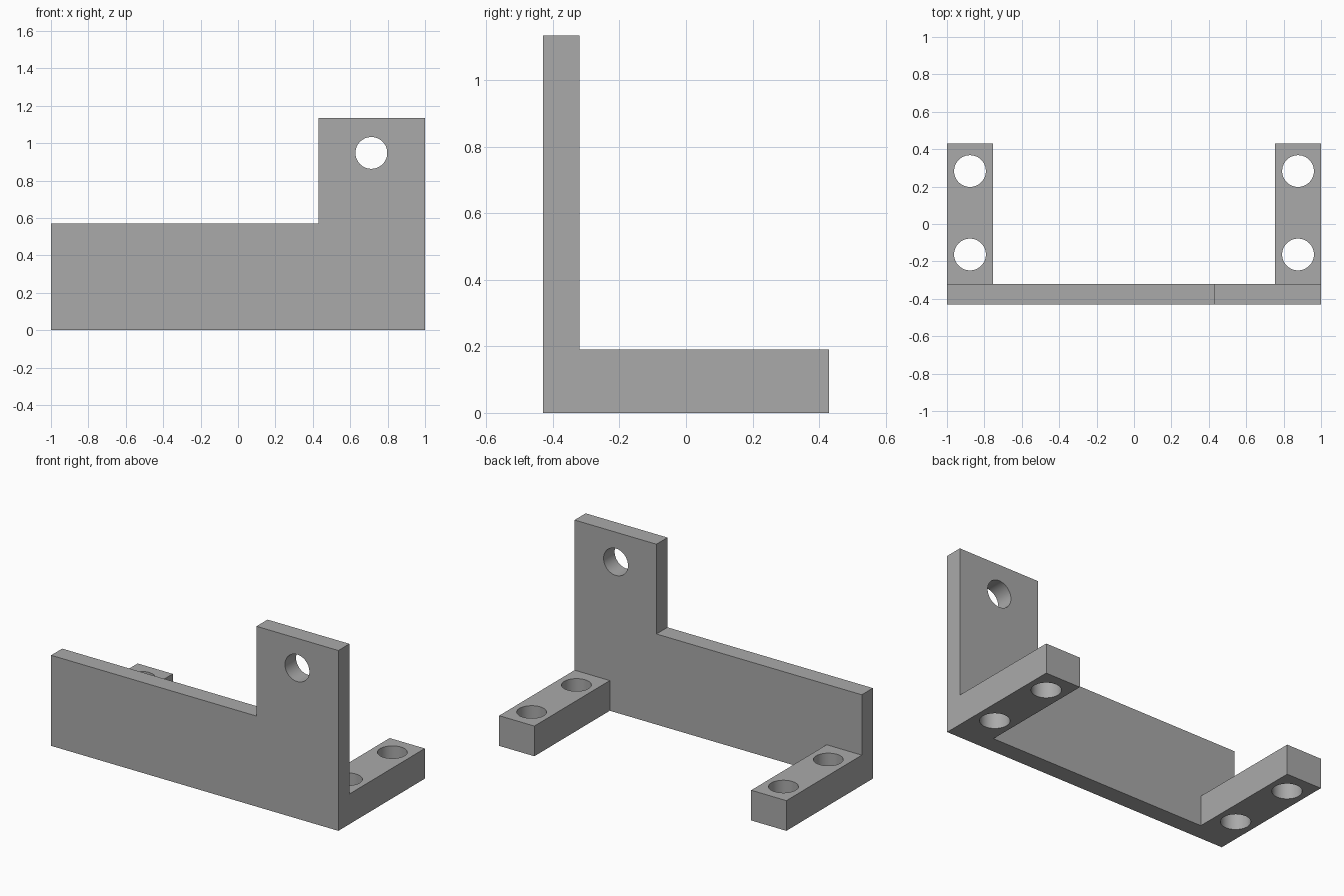
import bpy
import bmesh
from math import radians
from mathutils import Matrix, Vector

cube = bpy.data.objects.get("Cube")
if cube:
    bpy.data.objects.remove(cube, do_unlink=True)

# Overall sizes
BACK, FRONT, INNER = 0.43, -0.43, -0.32
STEP_X, STEP_Z, TOP = 0.43, 0.57, 1.135
FOOT_X, FOOT_Z = 0.755, 0.19
HOLE_R = 0.085

grey = bpy.data.materials.new("plain_grey")
grey.use_nodes = True
colour = (0.4, 0.4, 0.4, 1)
grey.diffuse_color = colour
grey.node_tree.nodes["Principled BSDF"].inputs["Base Color"].default_value = colour


def make_object(name, bm):
    bmesh.ops.recalc_face_normals(bm, faces=bm.faces)
    mesh = bpy.data.meshes.new(name)
    bm.to_mesh(mesh)
    bm.free()
    mesh.materials.append(grey)
    ob = bpy.data.objects.new(name, mesh)
    bpy.context.collection.objects.link(ob)
    return ob


def extrude_profile(name, points, direction):
    bm = bmesh.new()
    face = bm.faces.new([bm.verts.new(p) for p in points])
    out = bmesh.ops.extrude_face_region(bm, geom=[face])
    verts = [v for v in out["geom"] if isinstance(v, bmesh.types.BMVert)]
    bmesh.ops.translate(bm, verts=verts, vec=Vector(direction))
    return make_object(name, bm)


def hole_cutter(name, centre, turn=0):
    bm = bmesh.new()
    place = Matrix.Translation(centre) @ Matrix.Rotation(radians(turn), 4, "X")
    bmesh.ops.create_cone(bm, cap_ends=True, segments=48, radius1=HOLE_R,
                          radius2=HOLE_R, depth=0.4, matrix=place)
    return make_object(name, bm)


def combine(target, other, operation):
    mod = target.modifiers.new(other.name, "BOOLEAN")
    mod.operation = operation
    mod.solver = "EXACT"
    mod.object = other


# Upright plate with a raised tab on its left end
outline = [(-1, 0), (1, 0), (1, TOP), (STEP_X, TOP), (STEP_X, STEP_Z), (-1, STEP_Z)]
bracket = extrude_profile("bracket", [(x, FRONT, z) for x, z in outline],
                          (0, INNER - FRONT, 0))

helpers = []
# Two feet running back from the plate
for side, label in ((-1, "right"), (1, "left")):
    foot = [(FOOT_X, INNER), (1, INNER), (1, BACK), (FOOT_X, BACK)]
    helpers.append(extrude_profile(label + "_foot", [(side * x, y, 0) for x, y in foot],
                                   (0, 0, FOOT_Z)))
    combine(bracket, helpers[-1], "UNION")

# Screw holes in the feet and the tab
for side, label in ((-1, "right"), (1, "left")):
    for y, place in ((-0.163, "front"), (0.283, "back")):
        helpers.append(hole_cutter(f"{label}_{place}_hole", (side * 0.877, y, FOOT_Z / 2)))
        combine(bracket, helpers[-1], "DIFFERENCE")
helpers.append(hole_cutter("tab_hole", (0.713, (FRONT + INNER) / 2, 0.948), 90))
combine(bracket, helpers[-1], "DIFFERENCE")

# Bake the cuts and drop the helpers
deps = bpy.context.evaluated_depsgraph_get()
baked = bpy.data.meshes.new_from_object(bracket.evaluated_get(deps))
bracket.modifiers.clear()
bracket.data = baked
for ob in helpers:
    bpy.data.objects.remove(ob, do_unlink=True)

# Merge flat faces and smooth the hole walls
bm = bmesh.new()
bm.from_mesh(baked)
bmesh.ops.remove_doubles(bm, verts=bm.verts, dist=0.0001)
bmesh.ops.dissolve_limit(bm, angle_limit=radians(1), verts=bm.verts, edges=bm.edges)
bm.to_mesh(baked)
bm.free()
bpy.ops.object.select_all(action="DESELECT")
bracket.select_set(True)
bpy.context.view_layer.objects.active = bracket
bpy.ops.object.shade_smooth_by_angle(angle=radians(30))
